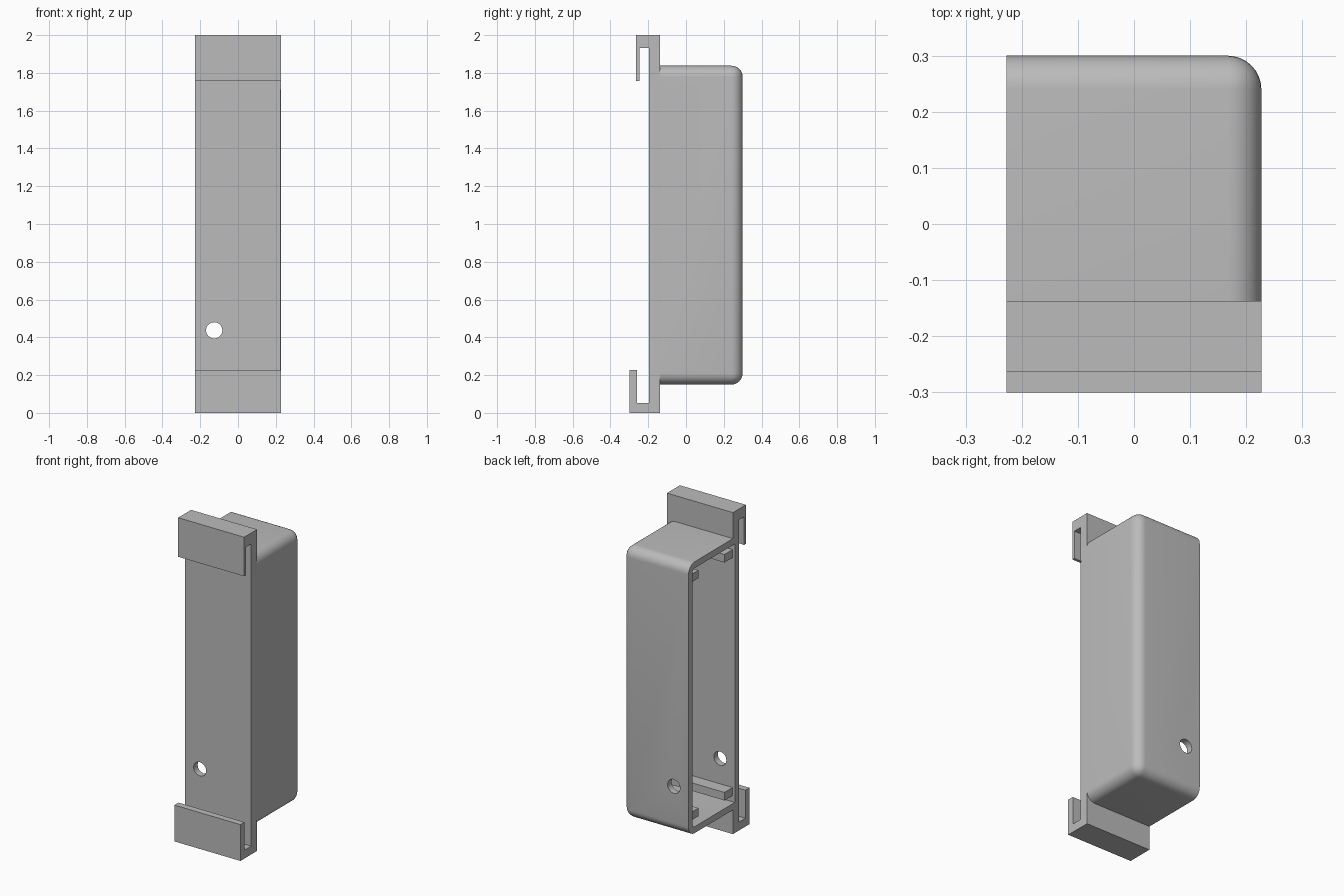
import bpy
import bmesh
from mathutils import Matrix

cube = bpy.data.objects.get("Cube")
if cube:
    bpy.data.objects.remove(cube, do_unlink=True)

grey = bpy.data.materials.new("plain grey")
grey.use_nodes = True
grey.diffuse_color = (0.5, 0.5, 0.5, 1)
grey.node_tree.nodes["Principled BSDF"].inputs["Base Color"].default_value = (0.5, 0.5, 0.5, 1)

W = 0.227            # half width
FRONT, BACK = -0.195, 0.30
LOW, HIGH = 0.15, 1.838
WALL = 0.04
MID = (LOW + HIGH) / 2


def finish(name, bm):
    bmesh.ops.recalc_face_normals(bm, faces=bm.faces[:])
    mesh = bpy.data.meshes.new(name)
    bm.to_mesh(mesh)
    bm.free()
    mesh.materials.append(grey)
    obj = bpy.data.objects.new(name, mesh)
    bpy.context.collection.objects.link(obj)
    return obj


def box_bm(lo, hi):
    bm = bmesh.new()
    bmesh.ops.create_cube(bm, size=1)
    for v in bm.verts:
        v.co = [lo[i] + (v.co[i] + 0.5) * (hi[i] - lo[i]) for i in range(3)]
    return bm


def round_edges(bm, test, radius, segments=8):
    edges = [e for e in bm.edges if test(*[v.co for v in e.verts])]
    bmesh.ops.bevel(bm, geom=edges, offset=radius, offset_type='OFFSET',
                    segments=segments, profile=0.5, affect='EDGES')


def shared(a, b, axis, value):
    return abs(a[axis] - value) < 1e-4 and abs(b[axis] - value) < 1e-4


def round_far_sides(bm, right, back, low, high, radius):
    """Round the edges around the closed side and the back."""
    def test(a, b):
        hits = [shared(a, b, 0, right), shared(a, b, 1, back),
                shared(a, b, 2, low) or shared(a, b, 2, high)]
        return sum(hits) == 2
    round_edges(bm, test, radius)


def profile(name, points):
    """Extrude a (y, z) outline across the full width."""
    bm = bmesh.new()
    face = bm.faces.new([bm.verts.new((-W, y, z)) for y, z in points])
    ext = bmesh.ops.extrude_face_region(bm, geom=[face])
    verts = [g for g in ext["geom"] if isinstance(g, bmesh.types.BMVert)]
    bmesh.ops.translate(bm, verts=verts, vec=(2 * W, 0, 0))
    return finish(name, bm)


def boolean(target, other, operation):
    mod = target.modifiers.new(operation.lower(), 'BOOLEAN')
    mod.operation = operation
    mod.solver = 'EXACT'
    mod.object = other
    bpy.context.view_layer.objects.active = target
    bpy.ops.object.modifier_apply(modifier=mod.name)
    bpy.data.objects.remove(other, do_unlink=True)


# Rounded outer case
bm = box_bm((-W, FRONT, LOW), (W, BACK, HIGH))
round_far_sides(bm, W, BACK, LOW, HIGH, 0.06)
round_edges(bm, lambda a, b: shared(a, b, 0, W) and shared(a, b, 1, FRONT), 0.03)
case = finish("case", bm)

# Hooked mounting clips at both ends
plate = -0.137
boolean(case, profile("top_clip", [
    (plate, 1.712), (plate, 2), (-0.264, 2), (-0.264, 1.757),
    (-0.247, 1.757), (-0.247, 1.932), (FRONT, 1.932), (FRONT, 1.712)]), 'UNION')
boolean(case, profile("bottom_clip", [
    (plate, 0.228), (plate, 0), (-0.30, 0), (-0.30, 0.226),
    (-0.26, 0.226), (-0.26, 0.052), (FRONT, 0.052), (FRONT, 0.228)]), 'UNION')

# Hollow interior, open on one side
inner = (W - WALL, BACK - WALL, LOW + WALL, HIGH - WALL)
bm = box_bm((-W - 0.1, FRONT + WALL, inner[2]), (inner[0], inner[1], inner[3]))
round_far_sides(bm, *inner, 0.02)
boolean(case, finish("cavity_cutter", bm), 'DIFFERENCE')

# Hole through front and back walls
bm = bmesh.new()
bmesh.ops.create_cone(bm, cap_ends=True, segments=32, radius1=0.043, radius2=0.043,
                      depth=1, matrix=Matrix.Translation((-0.126, 0, 0.437))
                      @ Matrix.Rotation(1.5707963, 4, 'X'))
boolean(case, finish("hole_cutter", bm), 'DIFFERENCE')

bpy.ops.object.select_all(action='DESELECT')
case.select_set(True)
bpy.context.view_layer.objects.active = case
bpy.ops.object.shade_smooth_by_angle(angle=0.52)

# Guide rails on the front and back inner walls, near each end
for end, sign in (("bottom", -1), ("top", 1)):
    z = MID + sign * 0.74
    for side, y0, y1 in (("front", FRONT + WALL - 0.01, FRONT + WALL + 0.08),
                         ("back", BACK - WALL - 0.08, BACK - WALL + 0.01)):
        finish(f"{end}_{side}_rail",
               box_bm((-W + 0.015, y0, z - 0.025), (W - WALL + 0.01, y1, z + 0.025)))
